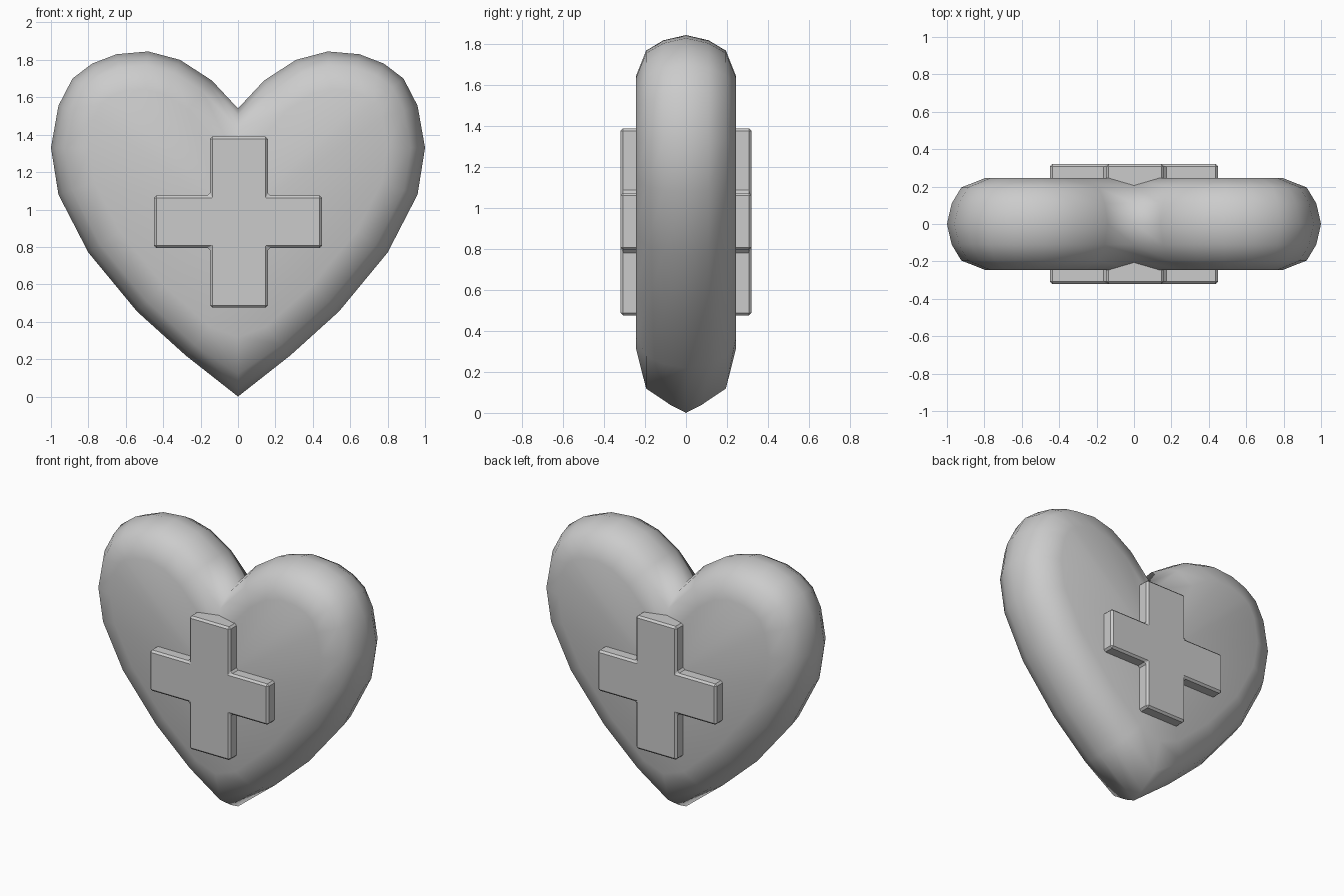
import bpy, bmesh
from mathutils import Vector

if "Cube" in bpy.data.objects:
    bpy.data.objects.remove(bpy.data.objects["Cube"])


def finish(bm, name):
    bmesh.ops.recalc_face_normals(bm, faces=bm.faces)
    me = bpy.data.meshes.new(name)
    bm.to_mesh(me)
    bm.free()
    ob = bpy.data.objects.new(name, me)
    bpy.context.collection.objects.link(ob)
    return ob


# Heart outline, right half from notch to tip, then mirrored (clockwise loop)
half = [(0, 1.54), (.14, 1.69), (.31, 1.8), (.48, 1.845), (.65, 1.83), (.78, 1.78),
        (.885, 1.70), (.96, 1.555), (1, 1.33), (.96, 1.08), (.80, .77), (.54, .455),
        (.28, .22), (0, 0)]
TIP = len(half) - 1
outline = [Vector(p) for p in half] + [Vector((-x, z)) for x, z in half[-2:0:-1]]
N = len(outline)


def inset(i, d):
    """Mitred inward offset of outline point i."""
    a, p, b = outline[i - 1], outline[i], outline[(i + 1) % N]
    n1, n2 = [Vector((e.y, -e.x)).normalized() for e in (p - a, b - p)]
    m = (n1 + n2) / (1 + n1.dot(n2))
    if i == TIP:
        m *= 1.25
    return p + m * d


# Pillow body: rounded rim rings joined from back to front
rim = [(.2, .245), (.075, .195), (.025, .11), (0, 0)]
levels = [(d, y) for d, y in rim] + [(d, -y) for d, y in rim[-2::-1]]
bm = bmesh.new()
rings = []
for d, y in levels:
    ring = []
    for i in range(N):
        p = inset(i, d)
        yy = y * .7 if i == TIP and abs(y) == .11 else y
        ring.append(bm.verts.new((p.x, yy, p.y)))
    rings.append(ring)
for r, s in zip(rings, rings[1:]):
    for i in range(N):
        j = (i + 1) % N
        bm.faces.new((r[i], r[j], s[j], s[i]))
# Flat front and back faces
for ring in (rings[0], rings[-1]):
    c = bm.verts.new((0, ring[0].co.y, .95))
    for i in range(N):
        bm.faces.new((ring[i], ring[(i + 1) % N], c))
for f in bm.faces:
    f.smooth = True
finish(bm, "heart_body")

# Raised cross passing through the body
x0, x1, x2, x3 = -.45, -.15, .16, .45
z0, z1, z2, z3 = .475, .795, 1.075, 1.39
pts = [(x1, z0), (x2, z0), (x2, z1), (x3, z1), (x3, z2), (x2, z2),
       (x2, z3), (x1, z3), (x1, z2), (x0, z2), (x0, z1), (x1, z1)]
bm = bmesh.new()
face = bm.faces.new([bm.verts.new((x, -.32, z)) for x, z in pts])
geo = bmesh.ops.extrude_face_region(bm, geom=[face], use_keep_orig=True)["geom"]
bmesh.ops.translate(bm, vec=(0, .64, 0),
                    verts=[g for g in geo if isinstance(g, bmesh.types.BMVert)])
cross = finish(bm, "cross")
bev = cross.modifiers.new("edge_bevel", 'BEVEL')
bev.width = .013
bev.segments = 1
